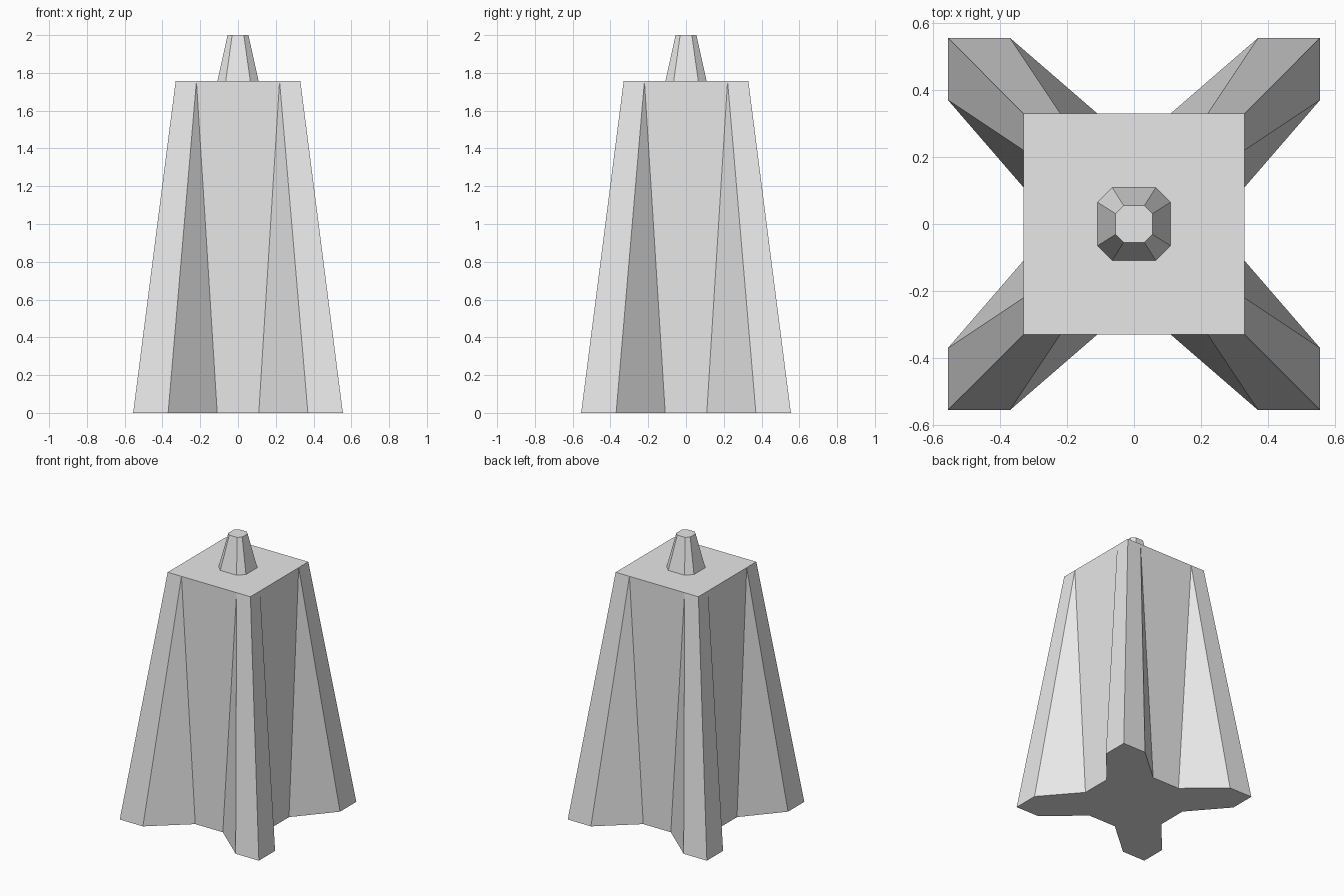
import bpy
import bmesh

cube = bpy.data.objects.get("Cube")
if cube:
    bpy.data.objects.remove(cube, do_unlink=True)

grey = bpy.data.materials.new("light grey")
grey.use_nodes = True
grey.diffuse_color = (0.8, 0.8, 0.8, 1)
grey.node_tree.nodes["Principled BSDF"].inputs["Base Color"].default_value = (0.8, 0.8, 0.8, 1)


def four_way(points):
    """Repeat a quarter outline around the z axis."""
    ring = []
    for _ in range(4):
        ring += points
        points = [(-y, x) for x, y in points]
    return ring


def loft(name, low, high, z_low, z_high):
    """Join two outlines with walls and cap both ends."""
    bm = bmesh.new()
    a = [bm.verts.new((x, y, z_low)) for x, y in low]
    b = [bm.verts.new((x, y, z_high)) for x, y in high]
    bm.faces.new(a[::-1])
    bm.faces.new(b)
    for i in range(len(a)):
        j = (i + 1) % len(a)
        bm.faces.new((a[i], a[j], b[j], b[i]))
    # Points that meet at the top close the gussets into triangles
    bmesh.ops.remove_doubles(bm, verts=bm.verts, dist=0.0001)
    bmesh.ops.recalc_face_normals(bm, faces=bm.faces)
    mesh = bpy.data.meshes.new(name)
    bm.to_mesh(mesh)
    bm.free()
    mesh.materials.append(grey)
    obj = bpy.data.objects.new(name, mesh)
    bpy.context.collection.objects.link(obj)
    return obj


# Tapered body: square at the top, spreading into four corner buttresses
side, foot, edge, root, apex = 0.33, 0.555, 0.37, 0.11, 0.22
base = four_way([(side, root), (foot, edge), (foot, foot), (edge, foot), (root, side)])
top = four_way([(side, apex), (side, apex), (side, side), (apex, side), (apex, side)])
loft("buttressed_body", base, top, 0, 1.757)

# Eight-sided tapered peg on the roof
loft("top_peg",
     four_way([(0.109, 0.065), (0.065, 0.109)]),
     four_way([(0.055, 0.031), (0.031, 0.055)]),
     1.757, 2.0)
